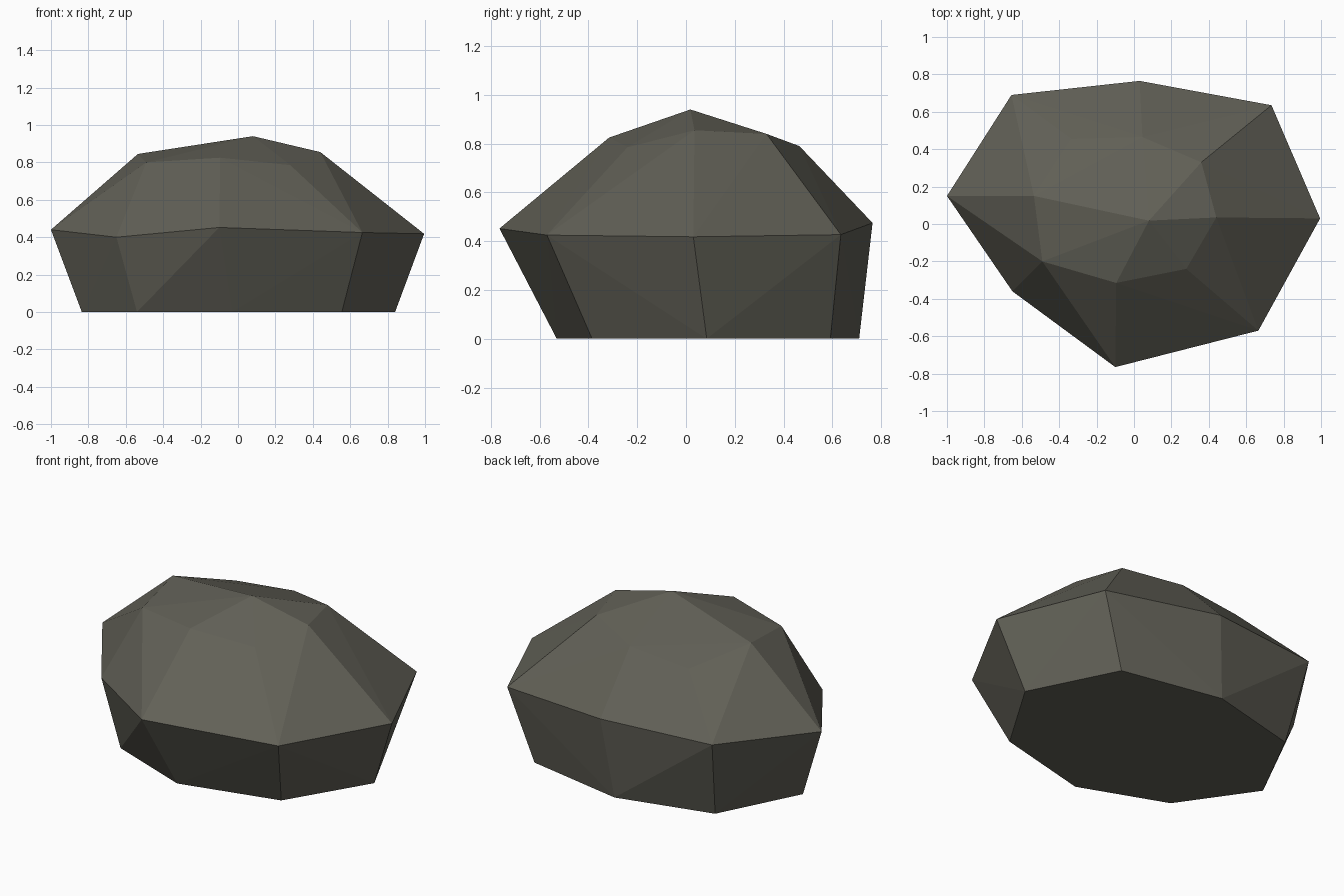
import bpy, bmesh

if "Cube" in bpy.data.objects:
    bpy.data.objects.remove(bpy.data.objects["Cube"])

# Faceted boulder: three eight-sided rings and a peak, wrapped in a convex skin
base = [(-.835, .09), (-.54, -.335), (-.03, -.53), (.555, -.385),
        (.84, .085), (.585, .592), (-.025, .71), (-.59, .568)]
waist = [(-1, .15, .44), (-.65, -.36, .40), (-.10, -.765, .452), (.665, -.57, .425),
         (.995, .03, .418), (.735, .635, .427), (.03, .765, .475), (-.655, .69, .474)]
shoulder = [(-.535, .15, .845), (-.49, -.2, .80), (-.095, -.315, .825), (.28, -.24, .785),
            (.44, .035, .855), (.36, .33, .84), (.045, .465, .79), (-.335, .455, .753)]
peak = (.08, .018, .94)

bm = bmesh.new()
for p in [(x, y, 0) for x, y in base] + waist + shoulder + [peak]:
    bm.verts.new(p)
result = bmesh.ops.convex_hull(bm, input=bm.verts)
loose = [v for v in bm.verts if not v.link_faces]
bmesh.ops.delete(bm, geom=loose, context='VERTS')
bmesh.ops.recalc_face_normals(bm, faces=bm.faces)
# Merge the flat underside into one face
flat = [f for f in bm.faces if f.normal.z < -.99]
bmesh.ops.dissolve_faces(bm, faces=flat)

mesh = bpy.data.meshes.new("boulder")
bm.to_mesh(mesh)
bm.free()

# Single warm grey stone colour
stone = bpy.data.materials.new("warm grey stone")
stone.diffuse_color = (.12, .117, .094, 1)
stone.use_nodes = True
stone.node_tree.nodes["Principled BSDF"].inputs["Base Color"].default_value = stone.diffuse_color
mesh.materials.append(stone)
bpy.context.collection.objects.link(bpy.data.objects.new("boulder", mesh))
